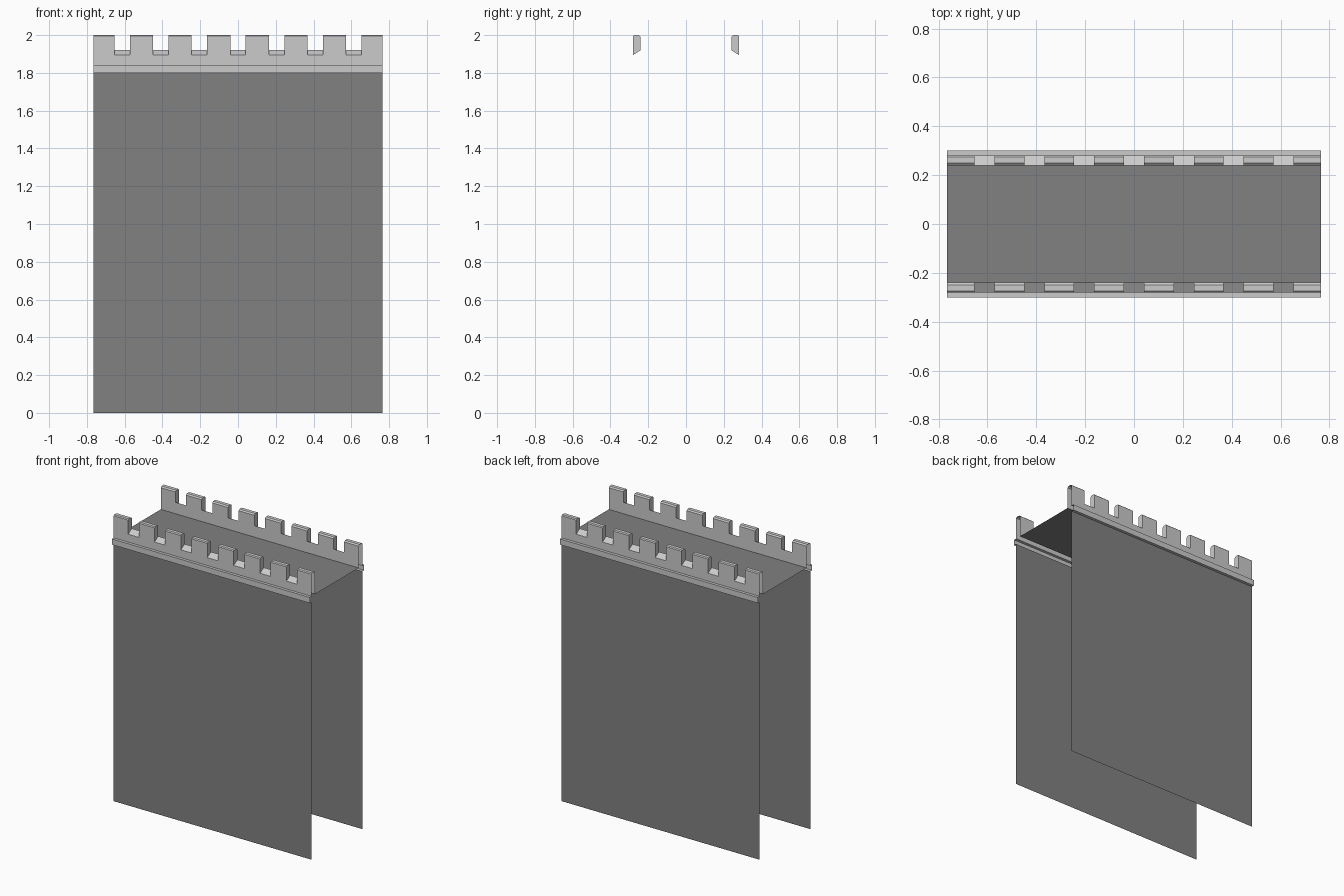
import bpy, bmesh, math

if "Cube" in bpy.data.objects:
    bpy.data.objects.remove(bpy.data.objects["Cube"])

HALF = 0.765                  # half length of the wall section
OUT, INN, LIP = -0.28, -0.24, -0.30
GAP, STEP, COUNT = 0.082, 0.204, 7


def strip(bm, profile, x0, x1):
    """Sweep an open (y, z) profile along x as flat faces."""
    for (ya, za), (yb, zb) in zip(profile, profile[1:]):
        bm.faces.new([bm.verts.new(c) for c in
                      ((x0, ya, za), (x1, ya, za), (x1, yb, zb), (x0, yb, zb))])


def finish(bm, name, mat=None):
    bmesh.ops.remove_doubles(bm, verts=bm.verts, dist=1e-5)
    mesh = bpy.data.meshes.new(name)
    bm.to_mesh(mesh)
    bm.free()
    if mat:
        mesh.materials.append(mat)
    ob = bpy.data.objects.new(name, mesh)
    bpy.context.collection.objects.link(ob)
    return ob


def opposite(ob, name):
    """Same part turned round to the back side."""
    other = bpy.data.objects.new(name, ob.data)
    other.rotation_euler.z = math.pi
    bpy.context.collection.objects.link(other)


dark = bpy.data.materials.new("dark_stone")
dark.diffuse_color = (0.22, 0.22, 0.22, 1)
dark.use_nodes = True
dark.node_tree.nodes["Principled BSDF"].inputs["Base Color"].default_value = dark.diffuse_color

# Wall sheets, open at the ends and bottom
bm = bmesh.new()
strip(bm, [(OUT, 0), (OUT, 1.8)], -HALF, HALF)
opposite(finish(bm, "front_wall", dark), "back_wall")

# Walkway between the parapets
bm = bmesh.new()
strip(bm, [(INN, 1.84), (-INN, 1.84)], -HALF, HALF)
finish(bm, "walkway", dark)

# Projecting ledge under the parapet
bm = bmesh.new()
strip(bm, [(OUT, 1.8), (LIP, 1.8), (LIP, 1.84), (OUT, 1.84)], -HALF, HALF)
opposite(finish(bm, "front_ledge"), "back_ledge")

# Parapet: bevelled merlons with outward sloping sills in the gaps
sill = [(OUT, 1.895), (INN, 1.92)]
merlon = [sill[0], (OUT, 1.994), (OUT + 0.006, 2.0), (INN - 0.009, 2.0),
          (INN, 1.992), sill[1]]
base_out, base_in = (OUT, 1.84), (INN, 1.84)
bm = bmesh.new()
x = -HALF
for i in range(COUNT):
    g0 = (i - COUNT // 2) * STEP - GAP / 2
    g1 = g0 + GAP
    strip(bm, [base_out] + merlon + [base_in], x, g0)
    strip(bm, [base_out] + sill + [base_in], g0, g1)
    bm.faces.new([bm.verts.new((g0, y, z)) for y, z in reversed(merlon)])
    bm.faces.new([bm.verts.new((g1, y, z)) for y, z in merlon])
    x = g1
strip(bm, [base_out] + merlon + [base_in], x, HALF)
opposite(finish(bm, "front_parapet"), "back_parapet")
